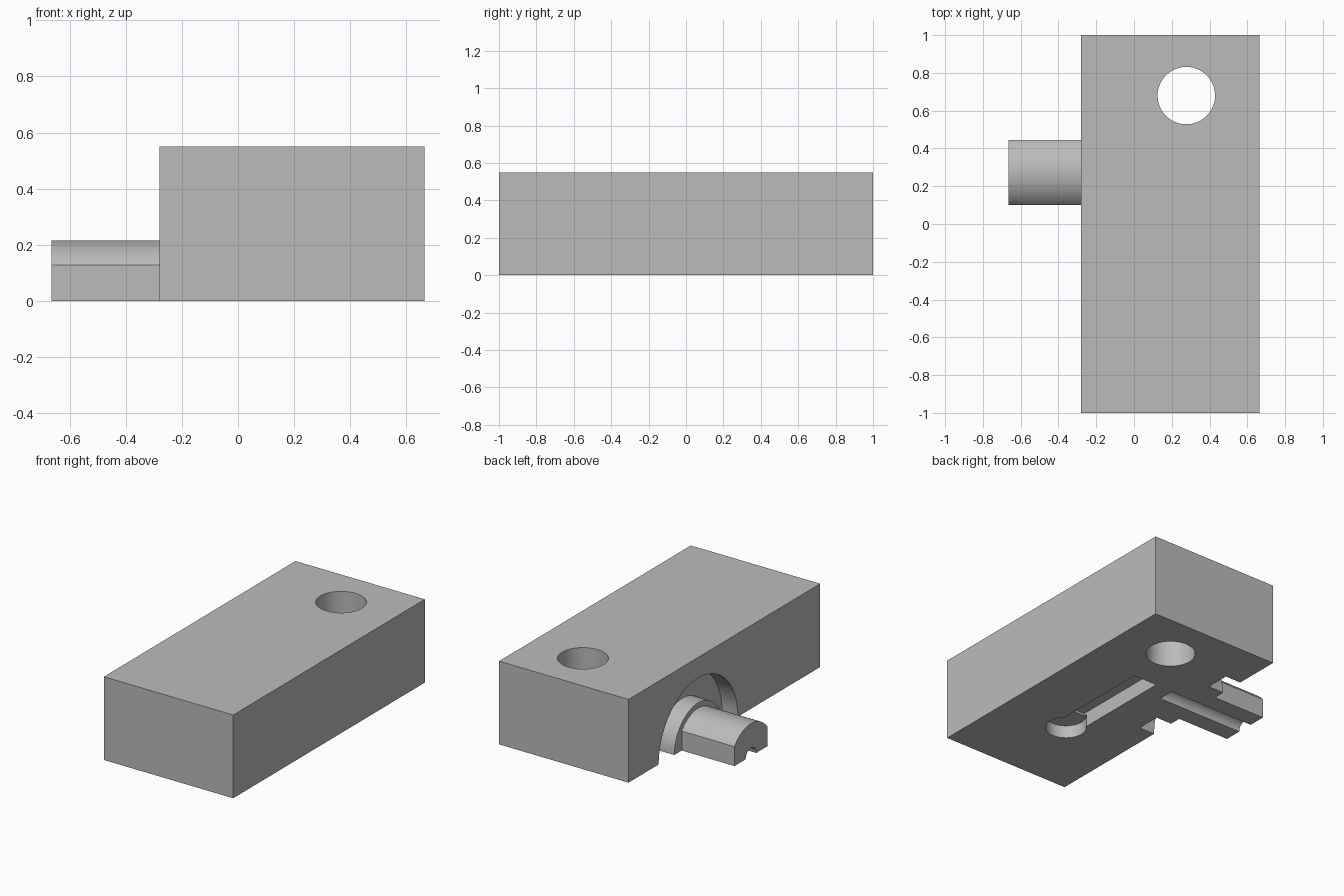
import bpy, bmesh, math
from mathutils import Matrix, Vector

cube = bpy.data.objects.get("Cube")
if cube:
    bpy.data.objects.remove(cube, do_unlink=True)

grey = bpy.data.materials.new("plain_grey")
grey.use_nodes = True
grey.diffuse_color = (0.5, 0.5, 0.5, 1)
grey.node_tree.nodes["Principled BSDF"].inputs["Base Color"].default_value = (0.5, 0.5, 0.5, 1)


def finish(name, bm):
    bmesh.ops.recalc_face_normals(bm, faces=bm.faces)
    mesh = bpy.data.meshes.new(name)
    bm.to_mesh(mesh)
    bm.free()
    mesh.materials.append(grey)
    obj = bpy.data.objects.new(name, mesh)
    bpy.context.collection.objects.link(obj)
    return obj


def box(name, low, high):
    low, high = Vector(low), Vector(high)
    bm = bmesh.new()
    bmesh.ops.create_cube(bm, size=1, matrix=Matrix.Translation((low + high) / 2)
                          @ Matrix.Diagonal((*(high - low), 1)))
    return finish(name, bm)


def cylinder(name, radius, start, end, sides=64):
    """Cylinder between two points."""
    start, end = Vector(start), Vector(end)
    axis = end - start
    turn = axis.to_track_quat('Z', 'Y').to_matrix().to_4x4()
    bm = bmesh.new()
    bmesh.ops.create_cone(bm, cap_ends=True, segments=sides, radius1=radius, radius2=radius,
                          depth=axis.length, matrix=Matrix.Translation((start + end) / 2) @ turn)
    return finish(name, bm)


def combine(body, tool, operation):
    """Apply a boolean and remove its tool."""
    mod = body.modifiers.new("shape", 'BOOLEAN')
    mod.operation, mod.solver, mod.object = operation, 'EXACT', tool
    graph = bpy.context.evaluated_depsgraph_get()
    mesh = bpy.data.meshes.new_from_object(body.evaluated_get(graph))
    body.modifiers.clear()
    body.data = mesh
    bpy.data.objects.remove(tool, do_unlink=True)


SIDE, END, LOW = -0.28, 0.665, -0.5   # side wall, far wall, level below the base
SHAFT_Y = 0.272
FLOOR = SIDE + 0.115                  # bottom of the round side recess

# Main block with the round recess in its side
body = box("block_with_shaft", (SIDE, -1, LOW), (END, 1, 0.55))
combine(body, cylinder("recess", 0.413, (SIDE - 0.3, SHAFT_Y, 0), (FLOOR, SHAFT_Y, 0), 96), 'DIFFERENCE')

# Collar, and the shaft with flattened sides
combine(body, cylinder("collar", 0.25, (SIDE, SHAFT_Y, 0), (FLOOR + 0.05, SHAFT_Y, 0)), 'UNION')
shaft = cylinder("shaft", 0.215, (-END, SHAFT_Y, 0), (FLOOR + 0.02, SHAFT_Y, 0))
flats = box("flats", (-1, SHAFT_Y - 0.172, -1), (1, SHAFT_Y + 0.172, 1))
combine(shaft, flats, 'INTERSECT')
combine(body, shaft, 'UNION')

# Flat underside
combine(body, box("underside", (-2, -2, -2), (2, 2, 0)), 'DIFFERENCE')

# Round hole, shaft groove, base slot and pocket
combine(body, cylinder("hole", 0.152, (0.277, 0.68, LOW), (0.277, 0.68, 1)), 'DIFFERENCE')
combine(body, cylinder("groove", 0.055, (-1, SHAFT_Y, 0), (-0.03, SHAFT_Y, 0), 32), 'DIFFERENCE')
combine(body, box("slot", (0.099, -0.36, LOW), (0.273, 0.33, 0.1)), 'DIFFERENCE')
combine(body, cylinder("pocket", 0.126, (0.186, -0.431, LOW), (0.186, -0.431, 0.085)), 'DIFFERENCE')

body.data.materials.clear()
body.data.materials.append(grey)
for face in body.data.polygons:
    face.material_index = 0

bpy.ops.object.select_all(action='DESELECT')
body.select_set(True)
bpy.context.view_layer.objects.active = body
bpy.ops.object.shade_smooth_by_angle(angle=math.radians(30))
